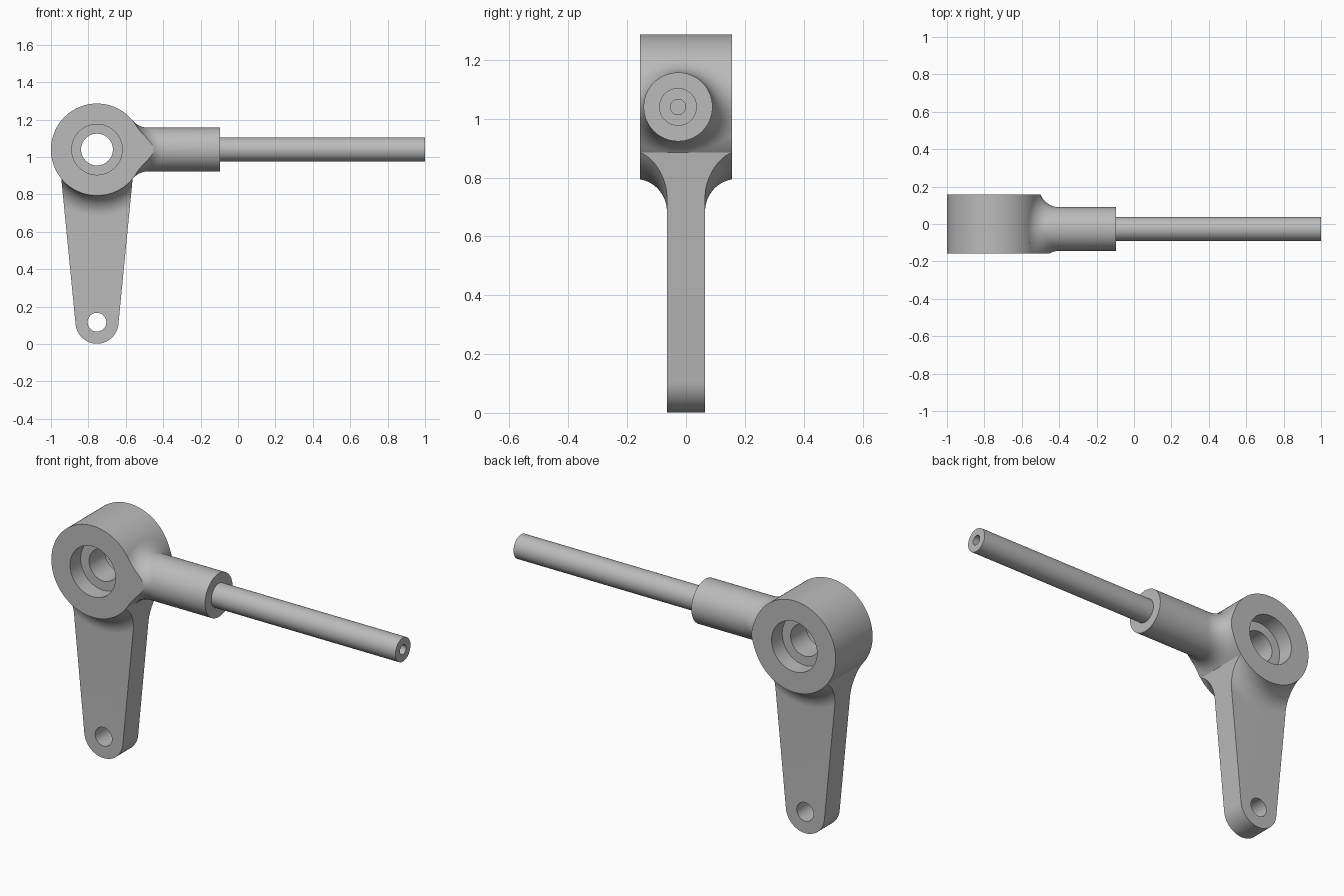
import bpy, bmesh
from math import sin, cos, asin, sqrt, pi, tau, radians
from mathutils import Vector

cube = bpy.data.objects.get("Cube")
if cube:
    bpy.data.objects.remove(cube, do_unlink=True)

HUB = Vector((-0.754, 0, 1.04))
HUB_R, HALF = 0.246, 0.157          # hub radius and half length
BOOM_Y, BOOM_R, FILLET = -0.027, 0.117, 0.108
SEG = 128

grey = bpy.data.materials.new("plain grey metal")
grey.use_nodes = True
colour = (0.5, 0.5, 0.5, 1)
grey.diffuse_color = colour
grey.node_tree.nodes["Principled BSDF"].inputs["Base Color"].default_value = colour


def skin(name, rings):
    """Closed solid through a series of equal-sized rings."""
    bm = bmesh.new()
    rows = [[bm.verts.new(p) for p in ring] for ring in rings]
    n = len(rows[0])
    for a, b in zip(rows, rows[1:]):
        for i in range(n):
            j = (i + 1) % n
            bm.faces.new((a[i], a[j], b[j], b[i]))
    caps = [bm.faces.new(rows[0][::-1]), bm.faces.new(rows[-1])]
    uneven = [f for f in caps if any(abs((v.co - f.verts[0].co).dot(f.normal)) > 1e-4
                                     for v in f.verts)]
    bm.normal_update()
    uneven = [f for f in caps if any(abs((v.co - f.calc_center_median()).dot(f.normal)) > 1e-4
                                     for v in f.verts)]
    if uneven:
        bmesh.ops.poke(bm, faces=uneven)
    bmesh.ops.recalc_face_normals(bm, faces=bm.faces[:])
    mesh = bpy.data.meshes.new(name)
    bm.to_mesh(mesh)
    bm.free()
    mesh.materials.append(grey)
    ob = bpy.data.objects.new(name, mesh)
    bpy.context.collection.objects.link(ob)
    return ob


def lathe(name, profile, centre, axis="y"):
    """Solid of revolution; profile holds (radius, position along axis)."""
    rings = []
    for r, t in profile:
        ring = []
        for i in range(SEG):
            u, v = r * cos(tau * i / SEG), r * sin(tau * i / SEG)
            ring.append(centre + Vector((u, t, v) if axis == "y" else (t, u, v)))
        rings.append(ring)
    return skin(name, rings)


def combine(target, other, operation):
    mod = target.modifiers.new("combine", "BOOLEAN")
    mod.operation, mod.object, mod.solver = operation, other, "EXACT"
    bpy.context.view_layer.objects.active = target
    bpy.ops.object.modifier_apply(modifier=mod.name)
    bpy.data.objects.remove(other, do_unlink=True)


def arm_outline(y):
    """Tapered outline around a small lower eye and a larger upper circle."""
    low, r_low, r_top = 0.117, 0.115, 0.205
    tilt = asin((r_top - r_low) / (HUB.z - low))
    pts = []
    for z, r, start, end in ((low, r_low, pi + tilt, tau - tilt),
                             (HUB.z, r_top, -tilt, pi + tilt)):
        for i in range(49):
            a = start + (end - start) * i / 48
            pts.append(Vector((HUB.x + r * cos(a), y, z + r * sin(a))))
    return pts


# hub
body = lathe("crank_body", [(HUB_R, -HALF), (HUB_R, HALF)], HUB)

# lower arm, with concave flares that widen it towards the hub
combine(body, skin("arm_plate", [arm_outline(-0.065), arm_outline(0.065)]), "UNION")
flare_r = 0.11
reach = HUB_R + sqrt(flare_r ** 2 - (0.065 + flare_r - HALF) ** 2)
half_profile = []
for i in range(25):
    y = 0.065 + (HALF - 0.065) * (i / 24) ** 2
    half_profile.append((reach - sqrt(max(0, flare_r ** 2 - (0.065 + flare_r - y) ** 2)), y))
profile = [(r, -y) for r, y in reversed(half_profile)] + half_profile
flare = skin("arm_flare", [arm_outline(-0.3), arm_outline(0.3)])
combine(flare, lathe("flare_limit", profile, HUB), "INTERSECT")
combine(body, flare, "UNION")

# sleeve, blended into the hub by a constant-radius fillet
STEPS = 16
rings = [[] for _ in range(STEPS + 3)]
for i in range(SEG):
    a = tau * i / SEG
    out = Vector((0, cos(a), sin(a)))
    ball = out * (BOOM_R + FILLET) + Vector((0, BOOM_Y, 0))
    ball.x = sqrt((HUB_R + FILLET) ** 2 - ball.z ** 2)
    to_hub = Vector((-ball.x, 0, -ball.z)).normalized()
    rings[0].append(HUB + out * BOOM_R + Vector((-0.095 - HUB.x, BOOM_Y, 0)))
    for k in range(STEPS + 1):
        d = (-out).slerp(to_hub, k / STEPS)
        rings[k + 1].append(HUB + ball + d * FILLET)
    rings[-1].append(HUB + ball + to_hub * (FILLET + 0.045))
sleeve = skin("sleeve", rings)
slab = [[Vector((x, y, z)) for x, z in ((-2, 0), (2, 0), (2, 2), (-2, 2))]
        for y in (-HALF, HALF)]
combine(sleeve, skin("slab_limit", slab), "INTERSECT")
combine(body, sleeve, "UNION")

# stepped bore through the hub and the eye at the foot of the arm
bore = [(0.135, -0.3), (0.135, -0.067), (0.085, -0.067),
        (0.085, 0.067), (0.135, 0.067), (0.135, 0.3)]
combine(body, lathe("bore_cutter", bore, HUB), "DIFFERENCE")
combine(body, lathe("eye_cutter", [(0.05, -0.3), (0.05, 0.3)],
                    Vector((HUB.x, 0, 0.117))), "DIFFERENCE")

# rod with a drilled end
rod = lathe("rod", [(0.064, -0.1), (0.064, 1), (0.026, 1), (0.026, 0.7)],
            Vector((0, BOOM_Y, HUB.z)), "x")

# smooth round surfaces, crisp edges
for ob in (body, rod):
    bpy.ops.object.select_all(action="DESELECT")
    ob.select_set(True)
    bpy.context.view_layer.objects.active = ob
    bpy.ops.object.shade_smooth_by_angle(angle=radians(25))
